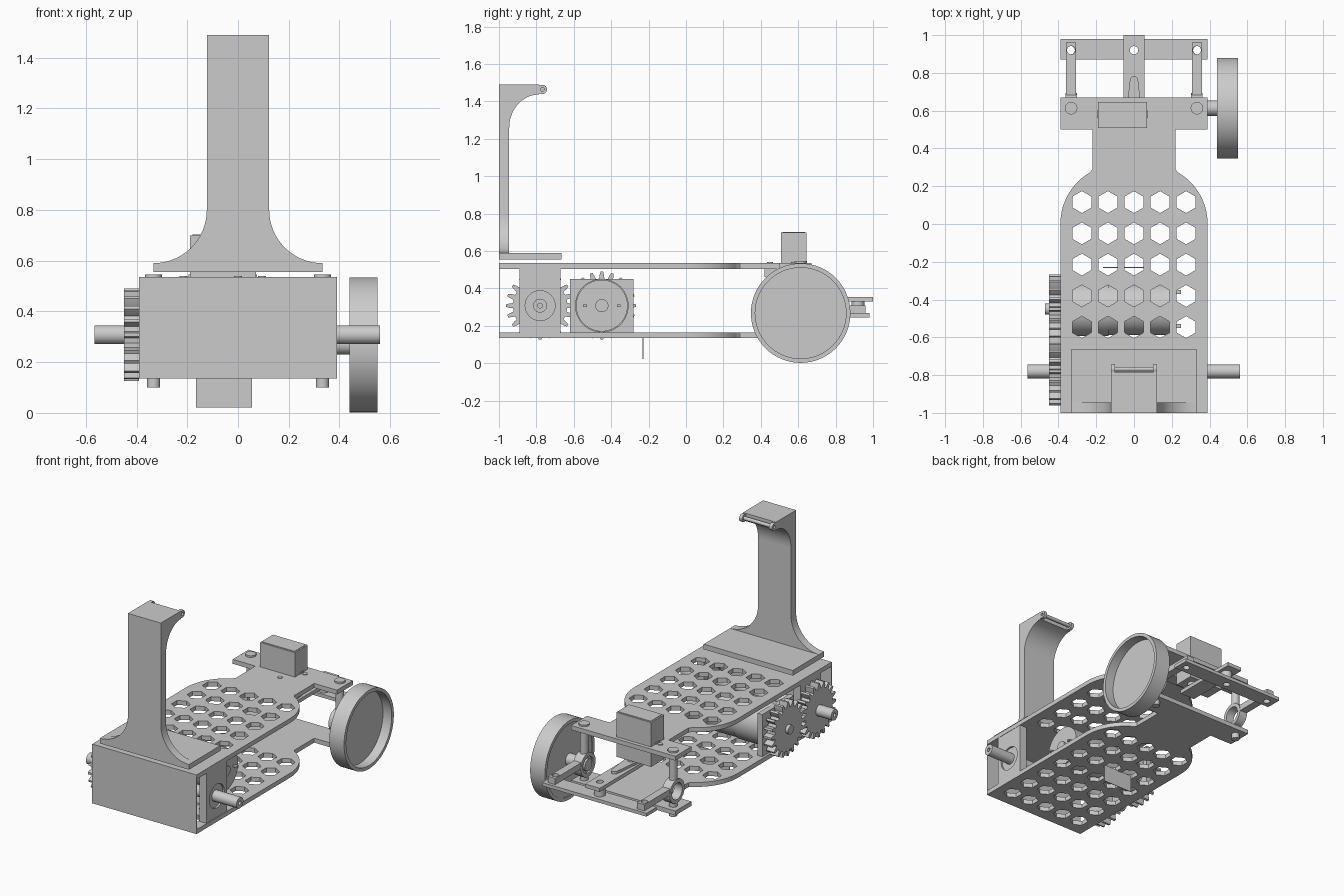
import bpy, bmesh
from math import sin, cos, pi, radians
from mathutils import Matrix

if "Cube" in bpy.data.objects:
    bpy.data.objects.remove(bpy.data.objects["Cube"], do_unlink=True)

grey = bpy.data.materials.new("plain_grey")
grey.use_nodes = True
grey.diffuse_color = (0.6, 0.6, 0.6, 1)
grey.node_tree.nodes["Principled BSDF"].inputs["Base Color"].default_value = (0.6, 0.6, 0.6, 1)

# Profile planes: Z uses (x, y), X uses (y, z), Y uses (x, z)
AXES = {
    "Z": Matrix.Identity(3),
    "X": Matrix(((0, 0, 1), (1, 0, 0), (0, 1, 0))),
    "Y": Matrix(((1, 0, 0), (0, 0, -1), (0, 1, 0))),
}


def prism(name, axis, low, high, *loops):
    """Extrude an outline, with any further loops as holes, along an axis."""
    curve = bpy.data.curves.new(name, "CURVE")
    curve.dimensions = "2D"
    curve.fill_mode = "BOTH"
    curve.extrude = (high - low) / 2
    for loop in loops:
        spline = curve.splines.new("POLY")
        spline.points.add(len(loop) - 1)
        for point, (u, v) in zip(spline.points, loop):
            point.co = (u, v, 0, 1)
        spline.use_cyclic_u = True
    temp = bpy.data.objects.new(name + "_profile", curve)
    bpy.context.collection.objects.link(temp)
    graph = bpy.context.evaluated_depsgraph_get()
    mesh = bpy.data.meshes.new_from_object(temp.evaluated_get(graph))
    bpy.data.objects.remove(temp, do_unlink=True)
    middle = (low + high) / 2
    if axis == "Y":
        middle = -middle
    bm = bmesh.new()
    bm.from_mesh(mesh)
    bmesh.ops.translate(bm, verts=bm.verts, vec=(0, 0, middle))
    bmesh.ops.transform(bm, verts=bm.verts, matrix=AXES[axis].to_4x4())
    bmesh.ops.remove_doubles(bm, verts=bm.verts, dist=0.0001)
    bmesh.ops.recalc_face_normals(bm, faces=bm.faces)
    for face in bm.faces:
        face.smooth = True
    bm.to_mesh(mesh)
    bm.free()
    mesh.set_sharp_from_angle(angle=radians(30))
    mesh.materials.clear()
    mesh.materials.append(grey)
    obj = bpy.data.objects.new(name, mesh)
    bpy.context.collection.objects.link(obj)
    return obj


def circle(u, v, r, n=32, turn=0.0):
    return [(u + r * cos(turn + 2 * pi * i / n), v + r * sin(turn + 2 * pi * i / n)) for i in range(n)]


def rect(u0, u1, v0, v1):
    return [(u0, v0), (u1, v0), (u1, v1), (u0, v1)]


def mirrored(half):
    """Close a right-hand outline by reflecting it about u = 0."""
    return half + [(-u, v) for u, v in reversed(half)]


def gear_outline(u, v, root, tip, teeth):
    points = []
    for i in range(teeth):
        for part, r in ((-0.3, root), (-0.23, (root + tip) / 2), (-0.12, tip),
                        (0.12, tip), (0.23, (root + tip) / 2), (0.3, root)):
            a = 2 * pi * (i + part) / teeth
            points.append((u + r * cos(a), v + r * sin(a)))
    return points


# Chassis plates with bottle outline and hexagonal cut-outs
half = [(0.39, -1.0)]
half += [(0.074 + 0.316 * cos(radians(a)), 0.316 * sin(radians(a))) for a in range(0, 63, 4)]
half += [(0.22, 0.29), (0.22, 0.5), (0.39, 0.5), (0.39, 0.67)]
outline = mirrored(half)


def hexes(rows):
    return [circle(0.138 * c, 0.116 - 0.1655 * r, 0.058, 6, pi / 2)
            for r in range(rows) for c in range(-2, 3)]


prism("upper_plate", "Z", 0.505, 0.535, outline, *hexes(5))
prism("lower_plate", "Z", 0.135, 0.165, outline, *hexes(7))
prism("front_wall", "Y", -1.0, -0.996, rect(-0.39, 0.39, 0.135, 0.535))

# Drive axle, its side brackets and bearings
AY, AZ = -0.78, 0.308
prism("drive_axle", "X", -0.565, 0.56, circle(AY, AZ, 0.037), circle(AY, AZ, 0.013, 16))
for side, sx in (("left", 1), ("right", -1)):
    lo, hi = sorted((0.335 * sx, 0.388 * sx))
    prism(side + "_axle_bracket", "X", lo, hi, rect(-0.89, -0.67, 0.165, 0.505), circle(AY, AZ, 0.08))
    prism(side + "_axle_bearing", "X", lo + 0.012, hi - 0.012,
          circle(AY, AZ, 0.08), circle(AY, AZ, 0.037))

# Motor, mount and gears
MY = -0.45
prism("motor_gearbox", "X", -0.34, -0.135, circle(MY, AZ, 0.143, 48))
prism("motor_body", "X", -0.135, 0.22, circle(MY, AZ, 0.138, 48))
prism("motor_end_boss", "X", 0.22, 0.235, circle(MY, AZ, 0.035))
for y in (-0.54, -0.36):
    prism("motor_terminal", "X", 0.22, 0.25, rect(y - 0.01, y + 0.01, AZ - 0.006, AZ + 0.006))
prism("motor_mount", "X", -0.375, -0.34, rect(-0.62, -0.28, 0.165, 0.45))
prism("motor_shaft", "X", -0.47, -0.33, circle(MY, AZ, 0.03))
for name, y in (("motor_gear", MY), ("axle_gear", AY)):
    prism(name, "X", -0.45, -0.39, gear_outline(y, AZ, 0.145, 0.182, 20))

# Deck and upright arm with flared foot
prism("deck", "Z", 0.555, 0.59, rect(-0.333, 0.333, -1.0, -0.665))
flare = [(0.333, 0.585)]
flare += [(0.333 - 0.21 * sin(t * pi / 32), 0.8 - 0.21 * cos(t * pi / 32)) for t in range(17)]
flare += [(0.123, 1.26)]
prism("upright", "Y", -1.0, -0.945, mirrored(flare))
hook = [(-1.0, 1.26), (-1.0, 1.49), (-0.785, 1.49), (-0.785, 1.437)]
hook += [(-0.785 - 0.16 * sin(t * pi / 32), 1.26 + 0.177 * cos(t * pi / 32)) for t in range(1, 17)]
prism("upright_hook", "X", -0.123, 0.123, hook)
for x in (-0.123, 0.101):
    prism("hinge_lug", "X", x, x + 0.022, circle(-0.768, 1.464, 0.025), circle(-0.768, 1.464, 0.01, 16))
    prism("hinge_web", "X", x, x + 0.022, rect(-0.8, -0.78, 1.442, 1.489))
prism("hinge_pin", "X", -0.101, 0.101, circle(-0.768, 1.464, 0.012, 16))

# Steering servo
prism("servo_body", "Z", 0.4, 0.7, rect(-0.19, 0.07, 0.507, 0.645))
prism("servo_lid", "Z", 0.7, 0.703, rect(-0.18, 0.06, 0.517, 0.635))
prism("servo_flange", "Z", 0.535, 0.546, rect(-0.195, 0.075, 0.56, 0.6))
prism("servo_bracket", "Z", 0.46, 0.505, rect(-0.1, 0.1, 0.42, 0.507))
prism("servo_shaft", "Z", 0.35, 0.42, circle(0, 0.58, 0.03))
for x, y in ((-0.215, 0.58), (0.095, 0.58), (0, 0.45)):
    prism("plate_screw", "Z", 0.5, 0.54, circle(x, y, 0.016, 16))

# Steering linkage
ROD = 0.92
prism("steering_link", "Z", 0.33, 0.355, rect(-0.055, 0.055, 0.53, 1.0), circle(0, ROD, 0.022, 24))
horn = [(0.045, 0.55)] + [(0.022 * cos(t * pi / 12), 0.76 + 0.022 * sin(t * pi / 12)) for t in range(7)]
prism("servo_horn", "Z", 0.355, 0.372, mirrored(horn))
prism("tie_bar", "Z", 0.245, 0.268, rect(-0.39, 0.39, 0.87, 0.98),
      *[circle(x, ROD, 0.022, 24) for x in (-0.335, 0, 0.335)])
prism("link_bushing", "Z", 0.268, 0.33, circle(0, ROD, 0.035), circle(0, ROD, 0.022, 24))

# Steering knuckles on both sides
WY, WZ = 0.613, 0.27
for side, sx in (("left", 1), ("right", -1)):
    x = 0.333 * sx
    prism(side + "_steering_arm", "Z", 0.268, 0.31, rect(x - 0.027, x + 0.027, 0.67, 0.96),
          circle(x, ROD, 0.022, 24))
    prism(side + "_knuckle", "X", x - 0.03, x + 0.03, circle(WY, WZ, 0.08), circle(WY, WZ, 0.055))
    for low, high in ((0.1, WZ - 0.07), (WZ + 0.07, 0.52)):
        prism(side + "_king_pin", "Z", low, high, circle(x, WY, 0.026))
    prism(side + "_pin_head", "Z", 0.53, 0.546, circle(x, WY, 0.033))

# Single dished wheel
prism("wheel_stub_axle", "X", 0.3, 0.46, circle(WY, WZ, 0.04))
prism("left_knuckle_bearing", "X", 0.315, 0.351, circle(WY, WZ, 0.056), circle(WY, WZ, 0.04))
prism("wheel_rim", "X", 0.44, 0.55, circle(WY, 0.268, 0.266, 64), circle(WY, 0.268, 0.243, 64))
prism("wheel_disc", "X", 0.445, 0.485, circle(WY, 0.268, 0.245, 64))

# Sensor board hanging under the chassis
prism("sensor_board", "Y", -0.232, -0.228, rect(-0.165, 0.055, 0.022, 0.14))
